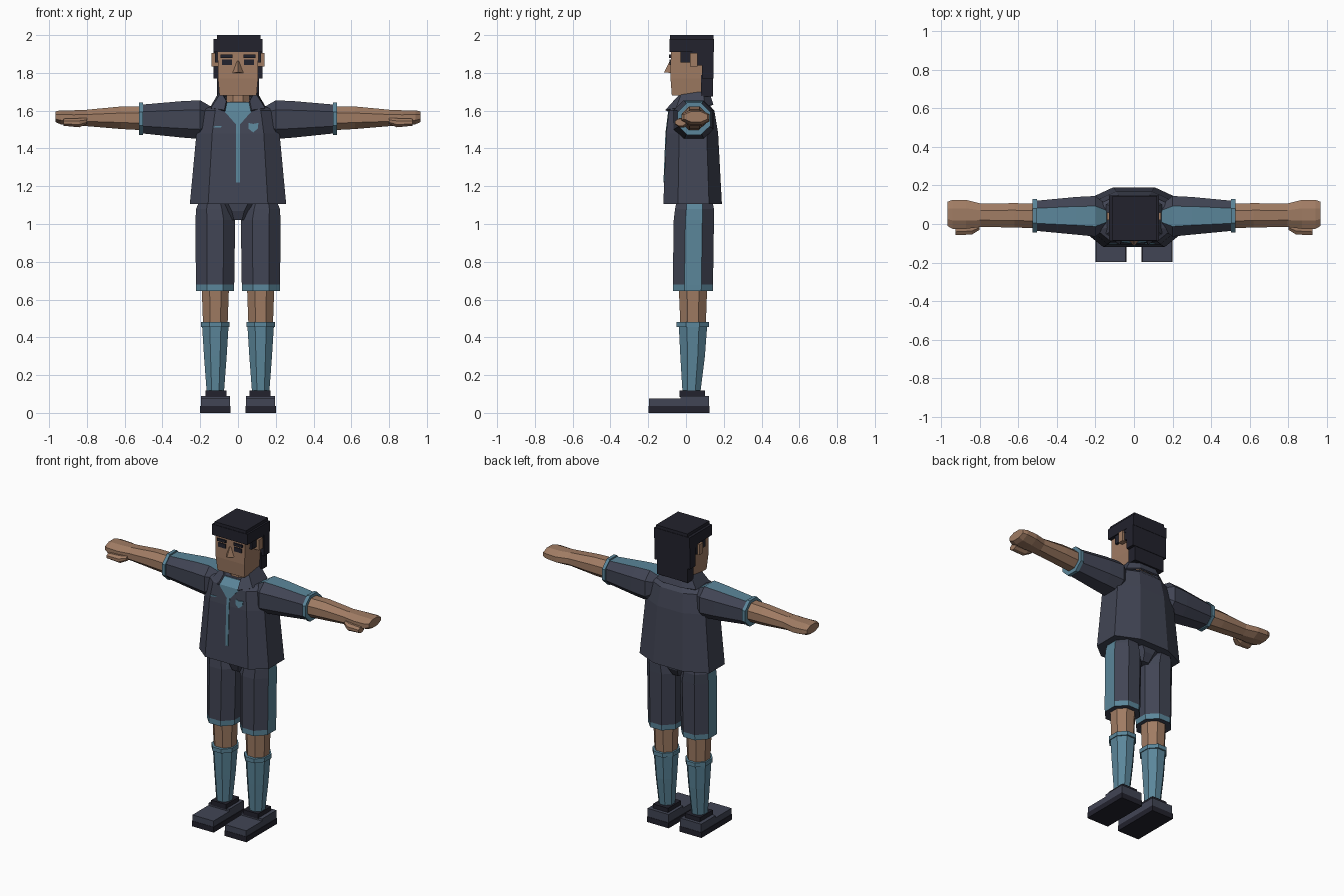
import bpy
import bmesh
from mathutils import Vector

if "Cube" in bpy.data.objects:
    bpy.data.objects.remove(bpy.data.objects["Cube"], do_unlink=True)


def material(name, rgb):
    m = bpy.data.materials.new(name)
    m.use_nodes = True
    m.diffuse_color = (*rgb, 1)
    m.node_tree.nodes["Principled BSDF"].inputs["Base Color"].default_value = (*rgb, 1)
    return m


NAVY = material("navy cloth", (0.053, 0.059, 0.089))
TEAL = material("teal trim", (0.105, 0.24, 0.325))
SKIN = material("skin", (0.35, 0.20, 0.125))
DARK = material("dark hair and rubber", (0.016, 0.016, 0.026))


def finish(name, bm, mats, rule=None):
    bmesh.ops.recalc_face_normals(bm, faces=bm.faces)
    bm.normal_update()
    if rule:
        for f in bm.faces:
            f.material_index = int(rule(f.normal, f.calc_center_median()))
    me = bpy.data.meshes.new(name)
    bm.to_mesh(me)
    bm.free()
    for m in mats:
        me.materials.append(m)
    ob = bpy.data.objects.new(name, me)
    bpy.context.collection.objects.link(ob)
    return ob


def loft(name, rings, mats, rule=None):
    """Skin a list of equal-length point rings and cap both ends."""
    bm = bmesh.new()
    vs = [[bm.verts.new(p) for p in ring] for ring in rings]
    n = len(vs[0])
    for a, b in zip(vs, vs[1:]):
        for i in range(n):
            j = (i + 1) % n
            bm.faces.new((a[i], a[j], b[j], b[i]))
    bm.faces.new(vs[0])
    bm.faces.new(vs[-1])
    return finish(name, bm, mats, rule)


def octagon(u0, u1, v0, v1, cut=0.29):
    """Eight-sided outline in a bounding rectangle."""
    a, b = (u1 - u0) * cut, (v1 - v0) * cut
    return [(u0 + a, v0), (u1 - a, v0), (u1, v0 + b), (u1, v1 - b),
            (u1 - a, v1), (u0 + a, v1), (u0, v1 - b), (u0, v0 + b)]


def column(name, side, sections, mats, rule=None, cut=0.29):
    """Upright part: sections are (z, x0, x1, y0, y1)."""
    return loft(name, [[(side * x, y, z) for x, y in octagon(x0, x1, y0, y1, cut)]
                       for z, x0, x1, y0, y1 in sections], mats, rule)


def limb(name, side, sections, mats, rule=None, cut=0.29):
    """Sideways part: sections are (x, y0, y1, z0, z1)."""
    return loft(name, [[(side * x, y, z) for y, z in octagon(y0, y1, z0, z1, cut)]
                       for x, y0, y1, z0, z1 in sections], mats, rule)


def box(name, x0, x1, y0, y1, z0, z1, mat):
    def ring(z):
        return [(x0, y0, z), (x1, y0, z), (x1, y1, z), (x0, y1, z)]
    return loft(name, [ring(z0), ring(z1)], [mat])


# Shirt body
SHIRT = [(1.105, .255, -.12, .19), (1.48, .22, -.105, .17),
         (1.60, .195, -.09, .15), (1.645, .09, -.05, .11)]


def shirt_ring(z, w, front, back):
    d = back - front
    half = [(w * .62, front), (w, front + d * .25), (w, back - d * .22), (w * .42, back)]
    return [(x, y, z) for x, y in half] + [(-x, y, z) for x, y in reversed(half)]


loft("shirt_body", [shirt_ring(*s) for s in SHIRT], [NAVY])


def front_y(z):
    for (za, _, ya, _), (zb, _, yb, _) in zip(SHIRT, SHIRT[1:]):
        if z <= zb:
            return ya + (yb - ya) * (z - za) / (zb - za)
    return SHIRT[-1][2]


def plate(name, outline, mat):
    """Thin plate lying on the shirt front."""
    rings = [[(x, front_y(z) + d, z) for x, z in outline] for d in (.002, -.004)]
    loft(name, rings, [mat])


plate("neck_insert", [(-.075, 1.60), (0, 1.515), (.075, 1.60)], TEAL)
plate("undershirt", [(-.075, 1.60), (.075, 1.60), (.065, 1.643), (-.065, 1.643)], TEAL)
plate("placket_stripe", [(-.01, 1.22), (.01, 1.22), (.01, 1.48), (-.01, 1.48)], TEAL)
plate("placket_top", [(-.01, 1.48), (.01, 1.48), (.01, 1.54), (-.01, 1.54)], TEAL)
plate("chest_badge", [(.08, 1.485), (.105, 1.505), (.108, 1.535), (.08, 1.53),
                      (.055, 1.535), (.055, 1.505)], TEAL)
plate("chest_mark", [(-.13, 1.51), (-.09, 1.512), (-.085, 1.52), (-.13, 1.517)], TEAL)

# Open collar
bm = bmesh.new()
low = [(.07, -.105, 1.60), (.14, -.05, 1.61), (.14, .10, 1.62), (.07, .14, 1.63)]
high = [(.06, -.06, 1.65), (.085, -.02, 1.695), (.085, .085, 1.715), (.05, .11, 1.72)]


def strip(pts):
    return [bm.verts.new(p) for p in pts + [(-x, y, z) for x, y, z in reversed(pts)]]


lo, hi = strip(low), strip(high)
for i in range(len(lo) - 1):
    bm.faces.new((lo[i], lo[i + 1], hi[i + 1], hi[i]))
collar = finish("collar", bm, [NAVY])
solid = collar.modifiers.new("thickness", "SOLIDIFY")
solid.thickness = 0.012
solid.offset = 0

# Neck and head
column("neck", 1, [(1.60, -.065, .065, -.035, .085), (1.70, -.06, .06, -.03, .08)], [SKIN])
loft("head", [[(-w, f, z), (w, f, z), (w, .12, z), (-w, .12, z)]
              for z, w, f in [(1.68, .098, -.075), (1.77, .106, -.082), (1.93, .108, -.08)]],
     [SKIN])
loft("nose", [[(-.03, -.08, 1.80), (.03, -.08, 1.80), (0, -.117, 1.802)],
              [(-.006, -.08, 1.862), (.006, -.08, 1.862), (0, -.086, 1.862)]], [SKIN])

# Hair in stepped blocks
box("hair_top", -.112, .118, -.085, .145, 1.96, 2.0, DARK)
box("hair_band", -.13, .13, -.088, .148, 1.91, 1.98, DARK)
box("hair_back", -.13, .13, .085, .146, 1.77, 1.93, DARK)
box("hair_nape", -.112, .112, .08, .143, 1.675, 1.79, DARK)
for side, label in ((1, "left"), (-1, "right")):
    def sided(name, a, b, *rest):
        box(label + "_" + name, *sorted((side * a, side * b)), *rest)
    sided("sideburn", .10, .122, -.03, .035, 1.855, 1.93, DARK)
    sided("hair_side", .10, .127, .035, .10, 1.89, 1.93, DARK)
    sided("hair_behind_ear", .10, .125, .06, .10, 1.84, 1.93, DARK)
    sided("ear", .10, .14, .02, .06, 1.835, 1.905, SKIN)
    sided("eyebrow", .028, .092, -.089, -.078, 1.88, 1.897, DARK)
    sided("eye", .032, .085, -.087, -.078, 1.842, 1.87, DARK)

    # Sleeve with a stripe along its top, and cuff
    limb(label + "_sleeve", side,
         [(.14, -.02, .10, 1.50, 1.62), (.20, -.065, .145, 1.45, 1.655),
          (.30, -.055, .14, 1.458, 1.65), (.51, -.035, .12, 1.48, 1.632)],
         [NAVY, TEAL], lambda n, c: n.z > .75, .25)
    limb(label + "_cuff", side,
         [(.503, -.045, .13, 1.472, 1.642), (.525, -.045, .13, 1.472, 1.642)], [TEAL])

    # Bare arm, hand and thumb
    limb(label + "_arm", side,
         [(.51, -.022, .105, 1.497, 1.623), (.62, -.018, .108, 1.503, 1.622),
          (.80, -.015, .105, 1.518, 1.605)], [SKIN])
    limb(label + "_hand", side,
         [(.79, -.015, .105, 1.518, 1.605), (.87, -.025, .125, 1.52, 1.602),
          (.94, -.025, .125, 1.528, 1.602), (.967, -.01, .115, 1.54, 1.595)], [SKIN])
    limb(label + "_thumb", side,
         [(.80, -.03, .01, 1.53, 1.56), (.84, -.055, .01, 1.512, 1.56),
          (.925, -.057, 0, 1.52, 1.557)], [SKIN])

    # Shorts leg with teal side stripe and hem
    column(label + "_shorts_leg", side,
           [(.645, .022, .222, -.07, .142), (.68, .02, .223, -.07, .143),
            (1.02, .015, .225, -.065, .148), (1.08, .03, .222, -.058, .148),
            (1.12, .05, .205, -.05, .14)],
           [NAVY, TEAL],
           lambda n, c: abs(n.z) < .8 and (c.z < .68 or n.x * side > .9))

    # Bare knee, sock and sock band
    column(label + "_knee", side,
           [(.47, .055, .185, -.03, .105), (.66, .048, .192, -.038, .112)], [SKIN])
    column(label + "_sock", side,
           [(.10, .075, .165, -.018, .075), (.30, .06, .18, -.03, .10),
            (.46, .05, .19, -.038, .112)], [TEAL])
    column(label + "_sock_band", side,
           [(.455, .045, .195, -.05, .122), (.482, .045, .195, -.05, .122)], [TEAL])

    # Shoe
    sided("sole", .04, .20, -.198, .124, 0, .036, DARK)
    sided("shoe_toe", .043, .197, -.196, -.02, .036, .075, NAVY)
    sided("shoe_heel", .043, .197, -.03, .122, .036, .09, NAVY)
    sided("shoe_ankle", .062, .172, -.035, .10, .085, .118, DARK)

# Shorts seat between the legs
column("shorts_seat", 1,
       [(1.02, -.05, .05, -.03, .11), (1.07, -.08, .08, -.05, .14),
        (1.13, -.15, .15, -.055, .145)], [NAVY])
